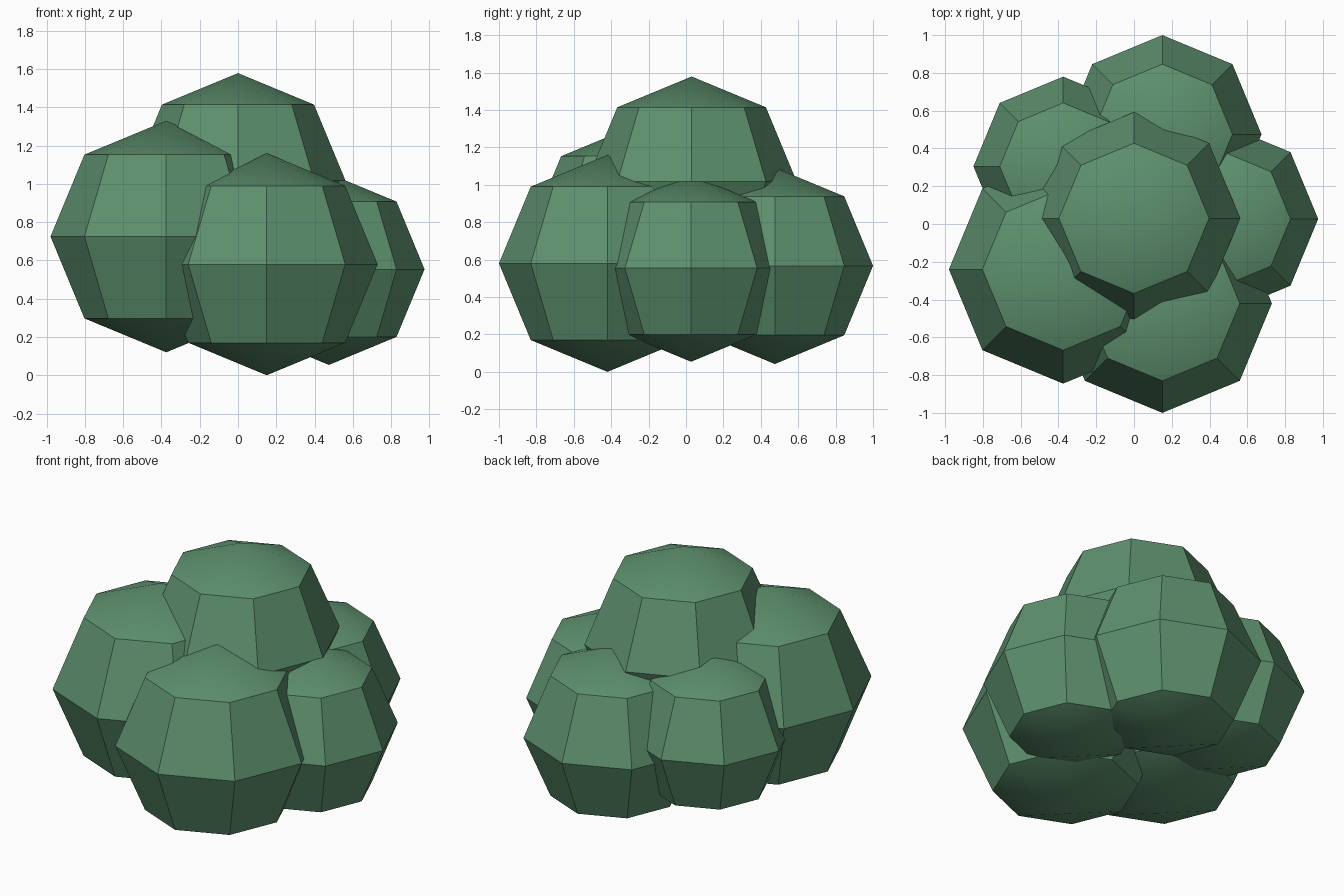
import bpy
import math

default = bpy.data.objects.get("Cube")
if default:
    bpy.data.objects.remove(default, do_unlink=True)

# Single leaf colour
leaf = bpy.data.materials.new("leaf_green")
leaf.use_nodes = True
colour = (0.11, 0.28, 0.155, 1.0)
leaf.diffuse_color = colour
bsdf = next(n for n in leaf.node_tree.nodes if n.type == "BSDF_PRINCIPLED")
bsdf.inputs["Base Color"].default_value = colour
bsdf.inputs["Roughness"].default_value = 0.9


def foliage_clump(name, radius, centre):
    """Low-poly ball of leaves: eight sides, four bands, soft caps."""
    bpy.ops.mesh.primitive_uv_sphere_add(
        segments=8, ring_count=4, radius=radius, location=centre)
    clump = bpy.context.object
    clump.name = name
    clump.data.materials.append(leaf)
    bpy.ops.object.shade_smooth_by_angle(angle=math.radians(30))


# Ring of clumps around the base, with one on top
foliage_clump("front_clump", 0.58, (0.15, -0.42, 0.58))
foliage_clump("front_side_clump", 0.605, (-0.375, -0.24, 0.725))
foliage_clump("back_side_clump", 0.475, (-0.375, 0.305, 0.645))
foliage_clump("back_clump", 0.525, (0.15, 0.475, 0.567))
foliage_clump("side_clump", 0.5, (0.475, 0.027, 0.554))
foliage_clump("top_clump", 0.562, (0.0, 0.03, 1.017))
